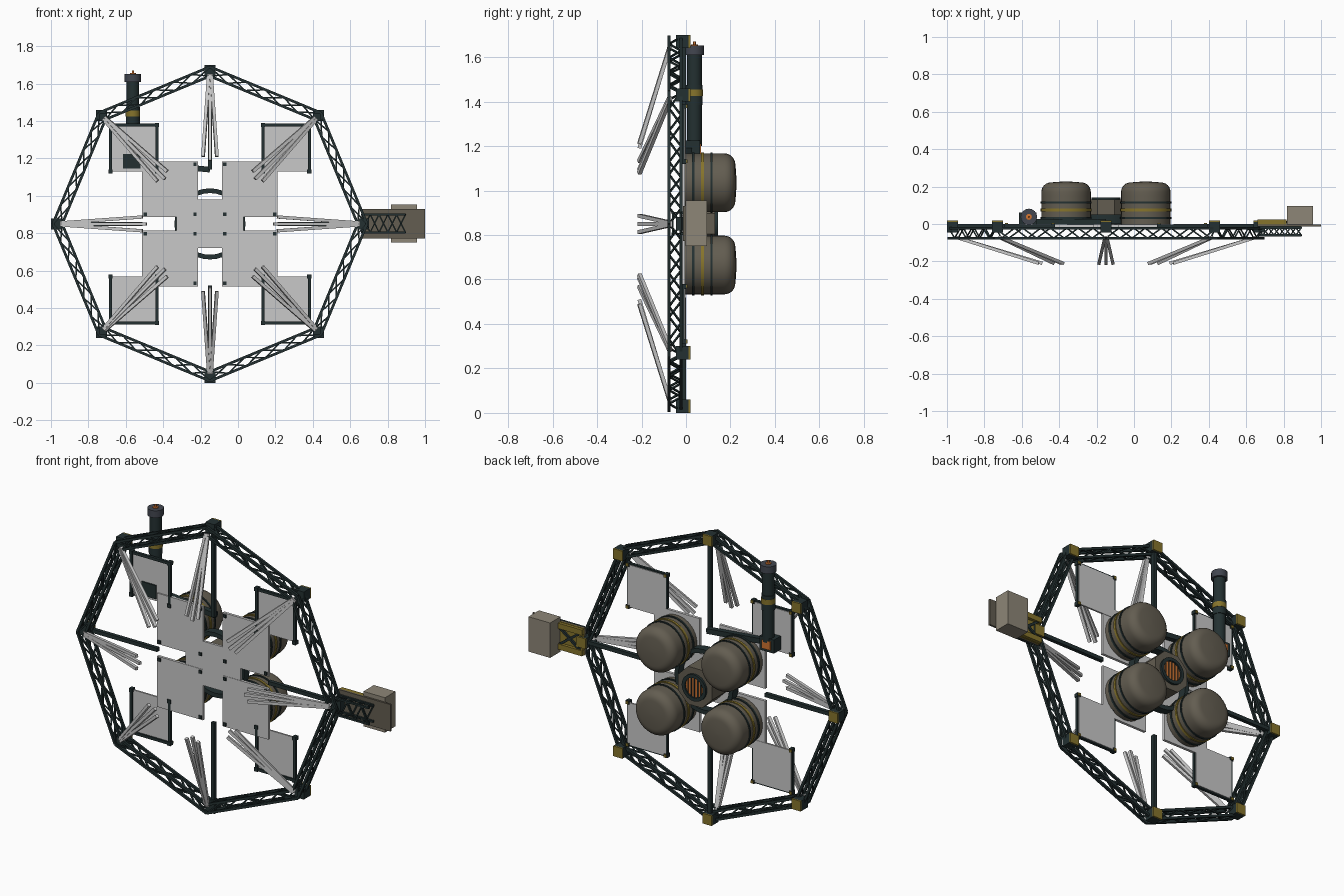
import bpy, bmesh, math
from mathutils import Vector, Matrix

if "Cube" in bpy.data.objects:
    bpy.data.objects.remove(bpy.data.objects["Cube"])

CX, CZ, R = -0.15, 0.85, 0.82      # ring centre and radius


def mat(name, *c):
    m = bpy.data.materials.new(name)
    m.diffuse_color = (*c, 1)
    m.use_nodes = True
    m.node_tree.nodes["Principled BSDF"].inputs["Base Color"].default_value = m.diffuse_color
    return m


DARK = mat("dark teal", .017, .030, .031)
TAN = mat("tank tan", .125, .11, .082)
GREY = mat("light grey", .58, .58, .58)
GOLD = mat("gold", .24, .175, .025)
BEIGE = mat("beige", .27, .24, .185)
ORANGE = mat("orange", .62, .17, .03)
SLATE = mat("slate", .055, .062, .08)


def finish(bm, name, m, smooth=False):
    bmesh.ops.recalc_face_normals(bm, faces=bm.faces)
    me = bpy.data.meshes.new(name)
    bm.to_mesh(me)
    bm.free()
    me.materials.append(m)
    ob = bpy.data.objects.new(name, me)
    bpy.context.collection.objects.link(ob)
    if smooth:
        bpy.ops.object.select_all(action='DESELECT')
        bpy.context.view_layer.objects.active = ob
        ob.select_set(True)
        bpy.ops.object.shade_smooth_by_angle(angle=math.radians(35))
    return ob


def box(bm, x0, x1, y0, y1, z0, z1):
    M = Matrix.Translation(((x0 + x1) / 2, (y0 + y1) / 2, (z0 + z1) / 2))
    bmesh.ops.create_cube(bm, size=1, matrix=M @ Matrix.Diagonal((x1 - x0, y1 - y0, z1 - z0, 1)))


def bar(bm, p, q, t, t2=None):
    p, q = Vector(p), Vector(q)
    d = q - p
    M = Matrix.Translation((p + q) / 2) @ d.to_track_quat('Z', 'Y').to_matrix().to_4x4()
    bmesh.ops.create_cube(bm, size=1, matrix=M @ Matrix.Diagonal((t, t2 or t, d.length, 1)))


def lathe(name, m, prof, centre, axis='Y', n=32, closed=False, smooth=True, turn=0):
    """Revolve (radius, height) points about the axis through centre."""
    bm = bmesh.new()
    rings = []
    for r, h in prof:
        ring = []
        for i in range(n):
            a = 2 * math.pi * i / n + turn
            u, v = r * math.cos(a), r * math.sin(a)
            ring.append(bm.verts.new(Vector(centre) + Vector((u, h, v) if axis == 'Y' else (u, v, h))))
        rings.append(ring)
    pairs = list(zip(rings, rings[1:])) + ([(rings[-1], rings[0])] if closed else [])
    for a, b in pairs:
        for i in range(n):
            j = (i + 1) % n
            bm.faces.new((a[i], a[j], b[j], b[i]))
    if not closed:
        bm.faces.new(rings[0])
        bm.faces.new(rings[-1])
    return finish(bm, name, m, smooth)


def pt(r, k, y, side=0):
    """Point at radius r on octagon direction k, shifted sideways."""
    a = k * math.pi / 4
    return Vector((CX + r * math.cos(a) - side * math.sin(a), y, CZ + r * math.sin(a) + side * math.cos(a)))


def lace(bm, a0, a1, b0, b1, n, t):
    """Zigzag between line a0-a1 and line b0-b1."""
    for i in range(n):
        s, e = i / n, (i + 1) / n
        p, q = (a0.lerp(a1, s), b0.lerp(b1, e)) if i % 2 == 0 else (b0.lerp(b1, s), a0.lerp(a1, e))
        bar(bm, p, q, t)


# Octagonal truss ring, four rails per side with lacing
bm = bmesh.new()
for k in range(8):
    rails = [(R + .02, -.022), (R + .02, -.076), (R - .03, -.076), (R - .03, -.022)]
    ends = [(pt(r, k, y), pt(r, k + 1, y)) for r, y in rails]
    for i, (a, b) in enumerate(ends):
        c, d = ends[(i + 1) % 4]
        bar(bm, a, b, .014)
        lace(bm, a, b, c, d, 8 if i % 2 == 0 else 6, .008)
finish(bm, "ring_truss", DARK)

# Corner blocks with gold caps, and fans of three rods
blocks, caps, rods = bmesh.new(), bmesh.new(), bmesh.new()
for k in range(8):
    c = pt(R, k, 0)
    box(blocks, c.x - .03, c.x + .03, -.046, .012, c.z - .03, c.z + .03)
    box(caps, c.x - .03, c.x + .03, .012, .02, c.z - .03, c.z + .03)
    for s, r in ((-.037, .36), (0, .34), (.037, .36)):
        bar(rods, pt(R - .02, k, -.072, s * .15), pt(r, k, -.21, s), .017)
finish(blocks, "corner_blocks", DARK)
finish(caps, "corner_caps", GOLD)
finish(rods, "antenna_rods", GREY)

# Four spokes from the plates to the ring
bm = bmesh.new()
for k, r in ((0, .36), (2, .29), (4, .36), (6, .33)):
    bar(bm, pt(r, k, -.012), pt(R, k, -.012), .022)
finish(bm, "spokes", DARK)

# Central plates with fasteners, and corner panels with frames
plates, studs, panels, frames, nubs = (bmesh.new() for _ in range(5))
box(plates, CX - .18, CX + .18, -.018, -.004, CZ - .13, CZ + .13)
for sx in (-1, 1):
    for sz in (-1, 1):
        px, pz = CX + sx * .213, CZ + sz * .185
        box(plates, px - .149, px + .149, -.02, -.004, pz - .149, pz + .149)
        for ux, uz in ((-1, 1), (-1, -1), (1, -1)):
            x, z = px + sx * ux * .133, pz + sz * uz * .133
            box(studs, x - .009, x + .009, -.027, -.018, z - .009, z + .009)
        px, pz = CX + sx * .407, CZ + sz * .405
        h = .124
        box(panels, px - h, px + h, -.012, -.002, pz - h, pz + h)
        for s in (-1, 1):
            bar(frames, (px + s * h, -.014, pz - h), (px + s * h, -.014, pz + h), .016)
            for t in (-1, 1):
                x, z = px + s * h, pz + t * h
                box(frames, x - .011, x + .011, -.026, .001, z - .011, z + .011)
                box(nubs, x - .008, x + .008, .001, .006, z - .008, z + .008)
        bar(frames, (px - h, -.014, pz + sz * h), (px + h, -.014, pz + sz * h), .016)
        # Domed tank with bands
        c = (CX + sx * .213, 0, CZ + sz * .185)
        dome = [(.082 + .05 * math.cos(a), .172 + .05 * math.sin(a))
                for a in [i * math.pi / 12 for i in range(7)]]
        lathe("tank", TAN, [(.132, -.004), (.132, .15)] + dome + [(.045, .2255), (.004, .227)], c)
        for y, w, m in ((.032, .012, DARK), (.075, .014, GOLD), (.115, .010, DARK)):
            lathe("tank_band", m, [(.128, y - w / 2), (.137, y - w / 2), (.137, y + w / 2), (.128, y + w / 2)],
                  c, closed=True)
finish(plates, "centre_plates", GREY)
finish(studs, "plate_studs", DARK)
finish(panels, "corner_panels", GREY)
finish(frames, "panel_frames", DARK)
finish(nubs, "panel_nubs", GOLD)

# Central hub: support ring, octagonal body, engine mouth with grille
hub = (CX, 0, CZ)
lathe("support_ring", DARK, [(.165, 0), (.19, 0), (.19, .05), (.165, .05)], hub, closed=True)
lathe("hub_body", TAN, [(.12, -.004), (.12, .13)], hub, n=8, smooth=False, turn=math.pi / 8)
lathe("engine_rim", DARK, [(.058, .125), (.078, .125), (.078, .143), (.058, .143)], hub, closed=True)
lathe("engine_glow", ORANGE, [(.06, .125), (.06, .134)], hub)
bm = bmesh.new()
for i in range(-2, 3):
    x = i * .021
    h = math.sqrt(.06 ** 2 - x * x)
    box(bm, CX + x - .003, CX + x + .003, .132, .138, CZ - h, CZ + h)
finish(bm, "engine_grille", DARK)

# Upright telescope tube on a side arm
tube = (-.562, .038, 0)
lathe("scope_tube", DARK, [(.033, 1.2), (.033, 1.62)], tube, 'Z', 24)
lathe("scope_collar", DARK, [(.037, 1.385), (.037, 1.475)], tube, 'Z', 24)
lathe("scope_band", GOLD, [(.039, 1.425), (.039, 1.455)], tube, 'Z', 24)
lathe("scope_cap", SLATE, [(.044, 1.61), (.044, 1.652)], tube, 'Z', 16)
lathe("scope_lens", ORANGE, [(.016, 1.65), (.016, 1.656), (.006, 1.657), (.006, 1.67)], tube, 'Z', 12)
bm = bmesh.new()
box(bm, -.615, -.52, -.02, .062, 1.145, 1.225)
bar(bm, (CX, .012, 1.14), (-.55, .012, 1.18), .03)
finish(bm, "scope_arm", DARK)
bm = bmesh.new()
box(bm, -.595, -.54, .062, .068, 1.16, 1.21)
finish(bm, "scope_arm_light", ORANGE)

# Side boom: truss, gold deck, end plate and equipment box
bm = bmesh.new()
A = [[Vector((x, y, z)) for x in (.66, .895)] for y, z in ((-.02, .9), (-.06, .9), (-.06, .805), (-.02, .805))]
for i in range(4):
    bar(bm, *A[i], .011)
    lace(bm, *A[i], *A[(i + 1) % 4], 8 if i % 2 == 0 else 5, .007)
finish(bm, "boom_truss", DARK)
bm = bmesh.new()
box(bm, .66, 1.0, -.013, -.002, .772, .93)
finish(bm, "boom_plate", TAN)
bm = bmesh.new()
box(bm, .66, .815, -.002, .006, .772, .93)
for z in (.79, .912):
    box(bm, .66, .815, .006, .024, z - .016, z + .016)
finish(bm, "boom_deck", GOLD)
bm = bmesh.new()
bar(bm, (.68, .01, .8), (.815, .01, .9), .014)
bar(bm, (.68, .01, .9), (.815, .01, .8), .014)
finish(bm, "boom_brace", DARK)
bm = bmesh.new()
box(bm, .817, .957, -.002, .095, .75, .955)
finish(bm, "equipment_box", BEIGE)
